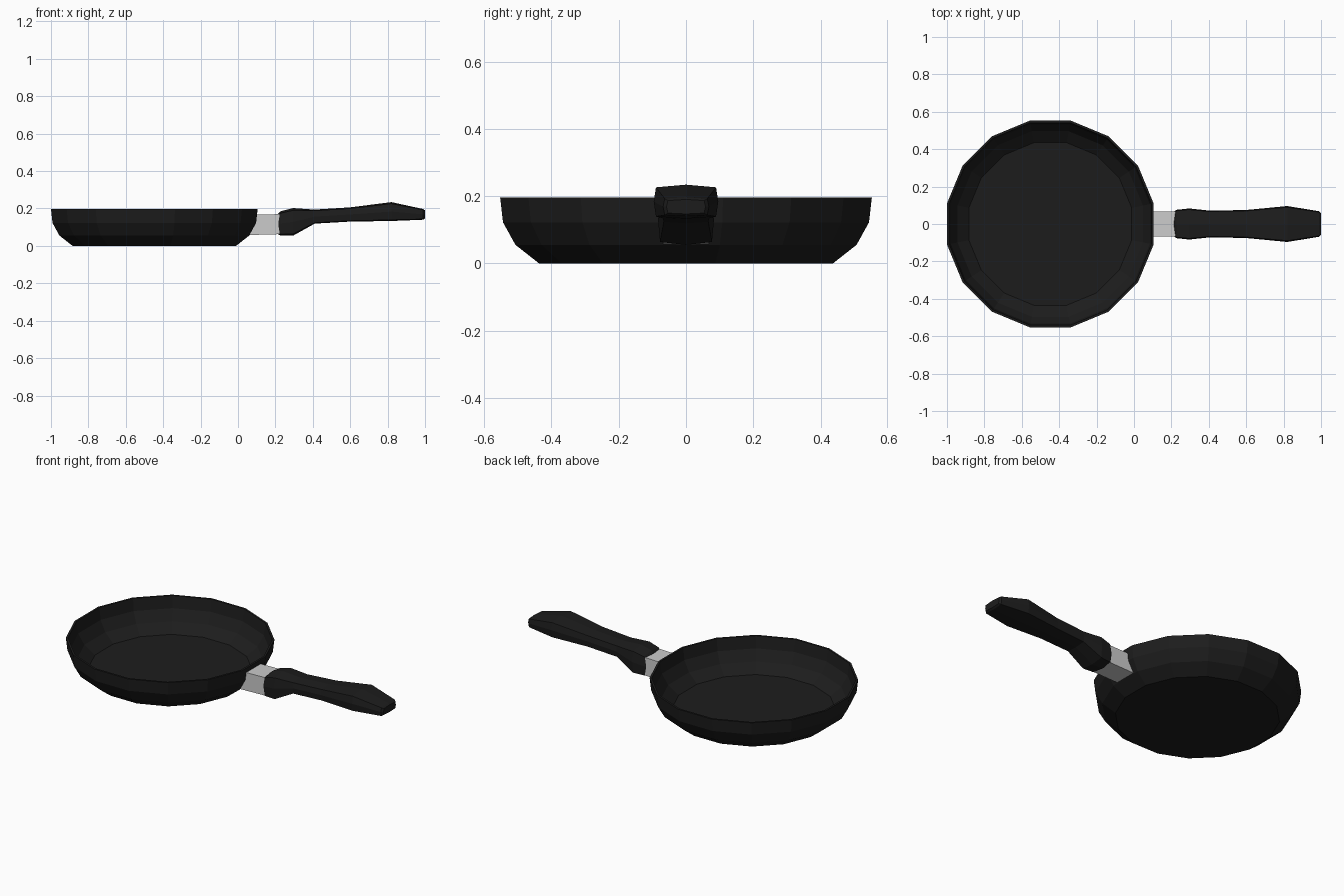
import bpy, bmesh, math

if "Cube" in bpy.data.objects:
    bpy.data.objects.remove(bpy.data.objects["Cube"])

black = bpy.data.materials.new("black_coating")
black.diffuse_color = (0.012, 0.012, 0.012, 1)
black.use_nodes = True
black.node_tree.nodes["Principled BSDF"].inputs["Base Color"].default_value = black.diffuse_color


def loft(name, rings, material=None):
    """Skin a list of closed vertex rings and cap both ends."""
    bm = bmesh.new()
    loops = [[bm.verts.new(p) for p in ring] for ring in rings]
    n = len(loops[0])
    for a, b in zip(loops, loops[1:]):
        for i in range(n):
            j = (i + 1) % n
            bm.faces.new((a[i], a[j], b[j], b[i]))
    bm.faces.new(loops[0])
    bm.faces.new(loops[-1])
    bmesh.ops.recalc_face_normals(bm, faces=bm.faces)
    mesh = bpy.data.meshes.new(name)
    bm.to_mesh(mesh)
    bm.free()
    obj = bpy.data.objects.new(name, mesh)
    bpy.context.collection.objects.link(obj)
    if material:
        mesh.materials.append(material)
    return obj


# Pan: 16-sided bowl, outer wall up to the rim and inner wall back down
SIDES = 16
CENTRE_X = -0.4475
profile = [(0.437, 0), (0.507, 0.055), (0.544, 0.122), (0.5525, 0.196),
           (0.541, 0.196), (0.532, 0.125), (0.496, 0.064), (0.435, 0.015)]


def pan_ring(apothem, z):
    r = apothem / math.cos(math.pi / SIDES)
    angles = [(i + 0.5) * 2 * math.pi / SIDES for i in range(SIDES)]
    return [(CENTRE_X + r * math.cos(a), r * math.sin(a), z) for a in angles]


loft("pan_body", [pan_ring(r, z) for r, z in profile], black)

# Bracket: metal block whose inner end follows the sloping pan wall
bracket_side = [(0.058, 0.058), (0.235, 0.063), (0.235, 0.17), (0.1, 0.167), (0.09, 0.122)]
loft("handle_bracket", [[(x, y, z) for x, z in bracket_side] for y in (-0.068, 0.068)])

# Handle: crowned cross-sections (x, half width, bottom, top)
sections = [(0.215, 0.068, 0.062, 0.172), (0.228, 0.076, 0.055, 0.185),
            (0.295, 0.083, 0.055, 0.202), (0.41, 0.071, 0.119, 0.194),
            (0.6, 0.075, 0.130, 0.206), (0.82, 0.096, 0.133, 0.234),
            (0.99, 0.068, 0.140, 0.197), (1.0, 0.058, 0.147, 0.190)]


def handle_ring(x, w, low, high):
    h = high - low
    half = [(0.93 * w, low + 0.06 * h), (w, low + 0.5 * h), (0.93 * w, high - 0.08 * h)]
    right = [(x, y, z) for y, z in half]
    left = [(x, -y, z) for y, z in reversed(half)]
    return [(x, 0, low)] + right + [(x, 0, high)] + left


loft("handle_grip", [handle_ring(*s) for s in sections], black)
